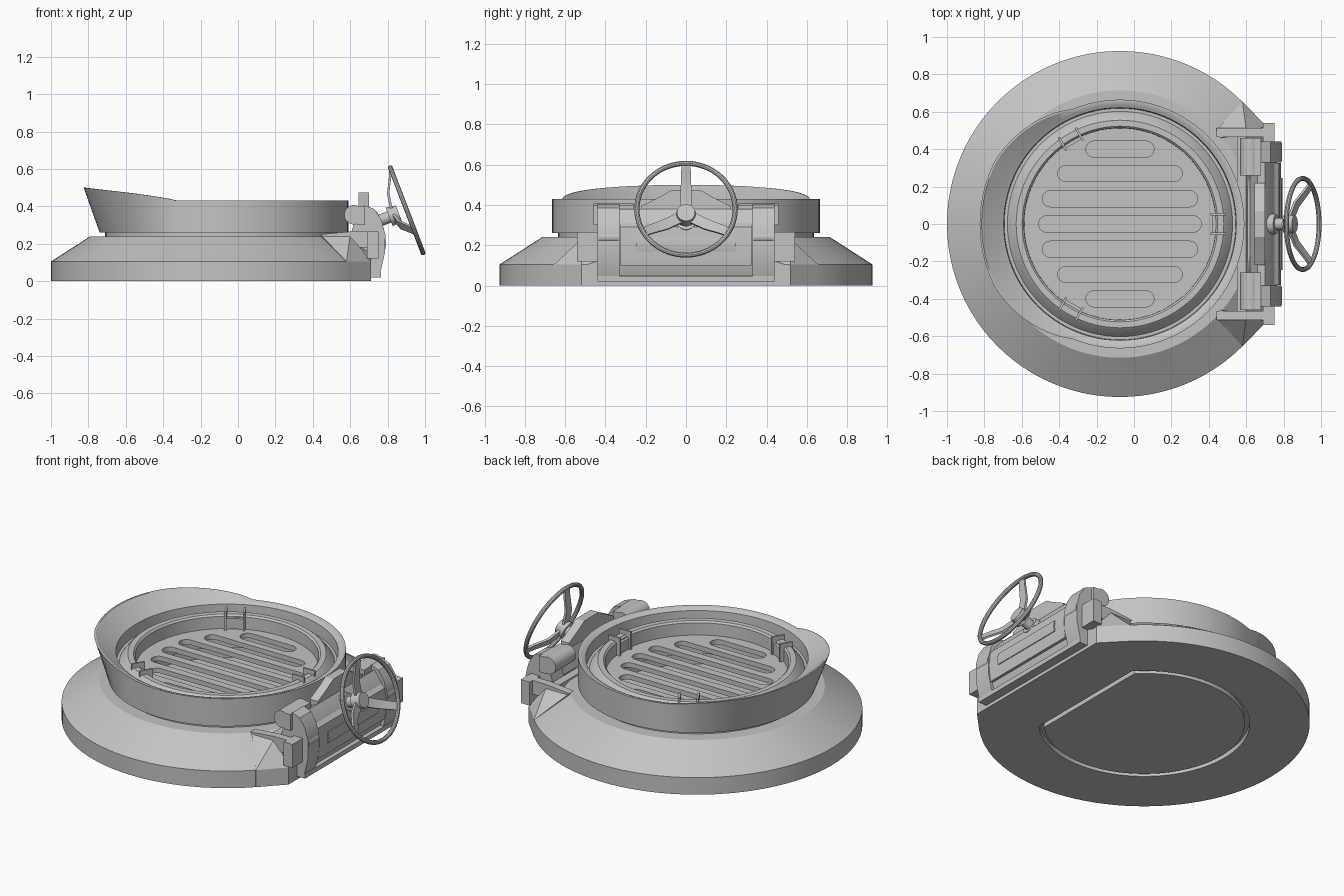
import bpy, bmesh, math
from mathutils import Matrix, Vector

if "Cube" in bpy.data.objects:
    bpy.data.objects.remove(bpy.data.objects["Cube"])

CX = -0.075  # axis of the round parts
grey = bpy.data.materials.new("mid grey metal")
grey.diffuse_color = (0.55, 0.55, 0.55, 1)
grey.use_nodes = True
grey.node_tree.nodes["Principled BSDF"].inputs["Base Color"].default_value = grey.diffuse_color


def finish(name, bm, smooth=True):
    bmesh.ops.recalc_face_normals(bm, faces=bm.faces[:])
    me = bpy.data.meshes.new(name)
    bm.to_mesh(me)
    bm.free()
    me.materials.append(grey)
    ob = bpy.data.objects.new(name, me)
    bpy.context.collection.objects.link(ob)
    if smooth:
        bpy.ops.object.select_all(action='DESELECT')
        ob.select_set(True)
        bpy.context.view_layer.objects.active = ob
        bpy.ops.object.shade_smooth_by_angle(angle=math.radians(30))
    return ob


def cut(bm, x, keep_right=False):
    """Slice flat at x and close the opening."""
    res = bmesh.ops.bisect_plane(bm, geom=bm.verts[:] + bm.edges[:] + bm.faces[:],
                                 plane_co=(x, 0, 0), plane_no=(1, 0, 0),
                                 clear_outer=not keep_right, clear_inner=keep_right)
    edges = [e for e in res['geom_cut'] if isinstance(e, bmesh.types.BMEdge)]
    bmesh.ops.holes_fill(bm, edges=edges, sides=0)


def lathe(name, prof, shape=None, cut_x=None, keep_right=False, n=96):
    """Closed (r, z) section swept round the main axis, optionally cut flat in x."""
    bm = bmesh.new()
    rings = []
    for i in range(n):
        a = 2 * math.pi * i / n
        pts = shape(a) if shape else prof
        rings.append([bm.verts.new((CX + r * math.cos(a), r * math.sin(a), z)) for r, z in pts])
    m = len(rings[0])
    for i in range(n):
        A, B = rings[i], rings[(i + 1) % n]
        for j in range(m):
            k = (j + 1) % m
            bm.faces.new((A[j], B[j], B[k], A[k]))
    if cut_x is not None:
        cut(bm, cut_x, keep_right)
    return finish(name, bm)


def cyl(name, p, q, r, r2=None, n=32, cut_x=None):
    p, q = Vector(p), Vector(q)
    d = q - p
    M = Matrix.Translation((p + q) / 2) @ d.to_track_quat('Z', 'Y').to_matrix().to_4x4()
    bm = bmesh.new()
    bmesh.ops.create_cone(bm, cap_ends=True, segments=n, radius1=r,
                          radius2=r if r2 is None else r2, depth=d.length, matrix=M)
    if cut_x is not None:
        cut(bm, cut_x)
    return finish(name, bm)


def extrude(bm, ring, vec):
    g = bmesh.ops.extrude_face_region(bm, geom=[bm.faces.new(ring)])['geom']
    bmesh.ops.translate(bm, vec=vec, verts=[v for v in g if isinstance(v, bmesh.types.BMVert)])


def prism(name, pts, y0, y1):
    """(x, z) outline extruded along y."""
    bm = bmesh.new()
    extrude(bm, [bm.verts.new((x, y0, z)) for x, z in pts], (0, y1 - y0, 0))
    return finish(name, bm)


def box(name, x0, x1, y0, y1, z0, z1, M=Matrix()):
    bm = bmesh.new()
    S = Matrix.Diagonal((x1 - x0, y1 - y0, z1 - z0, 1))
    T = Matrix.Translation(((x0 + x1) / 2, (y0 + y1) / 2, (z0 + z1) / 2))
    bmesh.ops.create_cube(bm, size=1, matrix=M @ T @ S)
    return finish(name, bm, False)


# Base: skirt, sloped shoulder, D-shaped groove underneath
lathe("base_skirt", [(.59, 0), (.925, 0), (.925, .105), (.715, .24), (.59, .24)], cut_x=.71)
cyl("base_floor", (CX, 0, .03), (CX, 0, .1), .6, n=96)
lathe("groove_flat_side", [(.2, 0), (.6, 0), (.6, .05), (.2, .05)], cut_x=.355, keep_right=True)
cyl("base_island", (CX, 0, 0), (CX, 0, .04), .562, n=96, cut_x=.327)


# Collar with a flared lip rising on the left
def collar_shape(a):
    t = max(0, (-math.cos(a) - .38) / .62)
    lift, out = .07 * t ** .8, .085 * min(1, t * 1.2) ** .9
    return [(.635, .23), (.635, .26), (.665, .26), (.665 + out, .43 + lift),
            (.655 + out, .43 + lift), (.64, .425), (.622, .415), (.618, .34), (.618, .23)]


lathe("collar", None, shape=collar_shape)
lathe("inner_ring", [(.51, .2), (.513, .39), (.523, .40), (.555, .40), (.567, .39),
                     (.602, .345), (.622, .345), (.622, .2)])

# Slotted grate
grate = cyl("grate", (CX, 0, .285), (CX, 0, .315), .512, n=96)
bm = bmesh.new()
for y, h in [(0, .435), (.135, .415), (.27, .333), (.4, .182)]:
    for s in ((1, -1) if y else (1,)):
        ring = []
        for k in range(26):
            side = 1 if k < 13 else -1
            a = -math.pi / 2 + math.pi * (k % 13) / 12 + (0 if side > 0 else math.pi)
            ring.append(bm.verts.new((CX + side * (h - .043) + .043 * math.cos(a),
                                      s * y + .043 * math.sin(a), .25)))
        extrude(bm, ring, (0, 0, .12))
cutter = finish("slot_cutter", bm, False)
cutter.hide_render = True
mod = grate.modifiers.new("slots", 'BOOLEAN')
mod.operation, mod.object, mod.solver = 'DIFFERENCE', cutter, 'EXACT'
bpy.ops.object.select_all(action='DESELECT')
bpy.context.view_layer.objects.active = grate
grate.select_set(True)
bpy.ops.object.modifier_apply(modifier=mod.name)
bpy.data.objects.remove(cutter)

# Three clips round the inner ring
for i in range(3):
    M = Matrix.Translation((CX, 0, 0)) @ Matrix.Rotation(i * 2 * math.pi / 3, 4, 'Z')
    for s in (-1, 1):
        box("clip_plate", .485, .565, s * .052 - .006, s * .052 + .006, .31, .425, M)
    box("clip_block", .495, .52, -.05, .05, .32, .385, M)

# Hinge mount: faceted block growing out of the base
bm = bmesh.new()
for s in (-1, 1):
    for p in [(.44, .5, .25), (.6, .5, .25), (.58, .655, .105), (.71, .52, .105),
              (.58, .655, 0), (.71, .52, 0), (.56, .5, 0)]:
        bm.verts.new((p[0], s * p[1], p[2]))
bmesh.ops.convex_hull(bm, input=bm.verts[:])
cut(bm, .55, True)  # keeps the block clear of the well
finish("hinge_mount", bm, False)
for s in (-1, 1):
    bm = bmesh.new()
    for p in [(.44, .5, .25), (.59, .5, .25), (.58, .655, .105), (.58, .46, .1), (.5, .46, .1), (.46, .46, .25)]:
        bm.verts.new((p[0], s * p[1], p[2]))
    bmesh.ops.convex_hull(bm, input=bm.verts[:])
    finish("mount_gusset", bm, False)

# Hinge arms, barrels, lugs, side blocks and rails
arm = [(.60, .24), (.64, .38), (.68, .405), (.73, .385), (.765, .33), (.785, .26),
       (.785, .15), (.765, .06), (.75, .02), (.70, .02), (.70, .2)]
rail = [(.44, .25), (.6, .265), (.72, .265), (.72, .18), (.56, .18)]
for s in (-1, 1):
    prism("hinge_arm", arm, s * .33, s * .44)
    cyl("hinge_barrel", (.62, s * .26, .355), (.62, s * .46, .355), .052)
    box("barrel_lug", .635, .68, *sorted((s * .26, s * .46)), .30, .4)
    box("side_block", .69, .75, *sorted((s * .44, s * .54)), .12, .265)
    prism("mount_rail", rail, s * .465, s * .512)
    cyl("arm_pin", (.762, s * .335, .24), (.762, s * .435, .24), .028)

# Body between the arms
prism("latch_body", [(.62, .24), (.66, .36), (.70, .38), (.745, .32), (.765, .27), (.765, .12),
                     (.74, .05), (.70, .05)], -.34, .34)
prism("front_plate", [(.75, .31), (.775, .29), (.785, .2), (.775, .1), (.75, .1)], -.325, .325)
prism("inset_panel", [(.77, .24), (.787, .238), (.793, .2), (.787, .17), (.77, .17)], -.245, .245)
box("bottom_bar", .70, .765, -.44, .44, .02, .048)

# Central arch above the body
bm = bmesh.new()
arch = [(-.22, .36), (-.22, .395), (-.13, .44), (-.07, .475), (.07, .475), (.13, .44), (.22, .395), (.22, .36)]
extrude(bm, [bm.verts.new((.645, y, z)) for y, z in arch], (.055, 0, 0))
finish("latch_arch", bm)

# Tilted handwheel
W = Matrix.Translation((.902, 0, .379)) @ Matrix.Rotation(math.radians(69), 4, 'Y')
R, t = .244, .013
bm = bmesh.new()
N, K = 64, 10
loops = [[bm.verts.new(W @ Vector(((R + t * math.cos(b)) * math.cos(a), (R + t * math.cos(b)) * math.sin(a),
                                   t * math.sin(b))))
          for b in (2 * math.pi * k / K for k in range(K))] for a in (2 * math.pi * i / N for i in range(N))]
for i in range(N):
    for k in range(K):
        A, B = loops[i], loops[(i + 1) % N]
        bm.faces.new((A[k], B[k], B[(k + 1) % K], A[(k + 1) % K]))
finish("wheel_rim", bm)
cyl("wheel_shaft", W @ Vector((0, 0, -.21)), W @ Vector((0, 0, -.06)), .032)
cyl("shaft_collar", W @ Vector((0, 0, -.2)), W @ Vector((0, 0, -.15)), .065, .05)
cyl("wheel_hub", W @ Vector((0, 0, -.1)), W @ Vector((0, 0, -.045)), .053, .045)
for i in range(3):
    S = W @ Matrix.Rotation(math.pi + i * 2 * math.pi / 3, 4, 'Z')
    bm = bmesh.new()
    sec = [(.03, -.075, .028), (.12, -.06, .027), (.2, -.018, .024), (.243, 0, .022)]
    rows = [[bm.verts.new(S @ Vector((r, y, z + d))) for y, d in
             ((-w, -.007), (w, -.007), (w, .007), (-w, .007))] for r, z, w in sec]
    for A, B in zip(rows, rows[1:]):
        for k in range(4):
            bm.faces.new((A[k], B[k], B[(k + 1) % 4], A[(k + 1) % 4]))
    bm.faces.new(rows[0])
    bm.faces.new(rows[-1])
    finish("wheel_spoke", bm)
